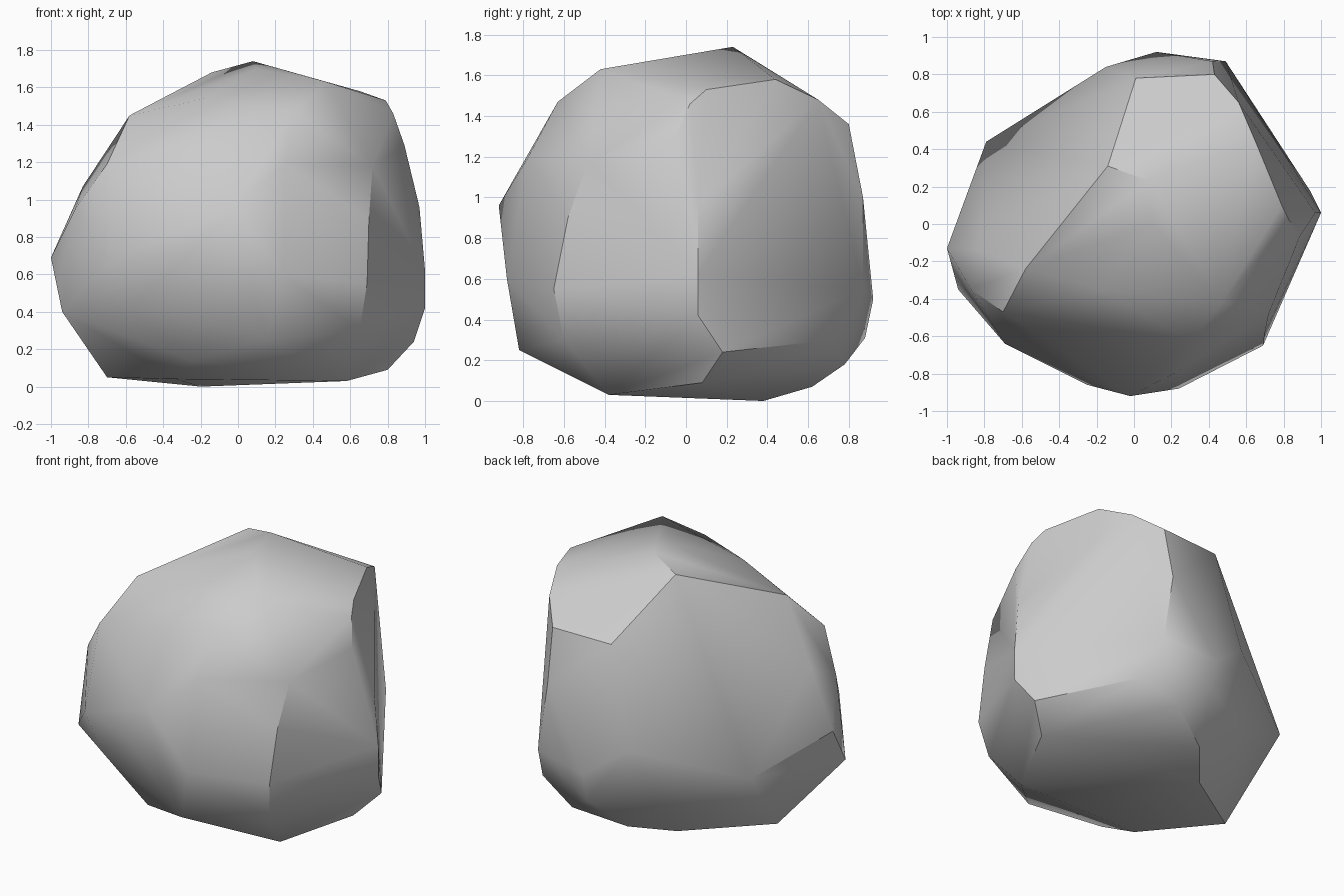
import bpy, bmesh, math

# Key corners of the boulder, grouped by side
crown = [(-.58, -.24, 1.45), (-.18, -.35, 1.54), (.47, -.42, 1.63), (.79, .1, 1.53), (.65, .44, 1.58),
         (.56, .65, 1.48), (.43, .8, 1.36), (.01, .78, 1.35), (-.14, .31, 1.68), (.08, .23, 1.74),
         (.1, 0, 1.7)]
right_ridge = [(.83, .02, 1.46), (.89, -.06, 1.29), (.97, .06, .96), (1, .06, .62), (1, .06, .42),
               (.94, .18, .24), (.8, .08, .09)]
front = [(.3, -.63, 1.47), (.25, -.78, 1.19), (-.02, -.92, .96), (.24, -.88, .6),
         (.15, -.82, .25), (-.25, -.86, .72), (.69, -.65, .55),
         (.7, -.58, .9), (.72, -.48, 1.18), (.65, -.6, .3), (-.25, -.6, .14)]
left = [(-.69, -.64, .67), (-.58, -.62, .42), (-.7, -.47, 1.19), (-.94, -.35, .4),
        (-.87, -.35, .95), (-.83, -.14, 1.07), (-1, -.13, .69), (-.79, .44, .53)]
back = [(-.15, .84, .7), (.12, .92, .5), (.42, .87, 1), (.49, .87, .55),
        (.56, .72, .3), (.12, .88, .31), (-.28, .66, .29)]
base = [(-.33, -.39, .04), (.58, -.38, .03), (-.7, .03, .05), (0, .62, .07),
        (-.2, .38, 0), (.3, .78, .18)]

# Wrap the corners in a convex skin
bm = bmesh.new()
for p in crown + right_ridge + front + left + back + base:
    bm.verts.new(p)
hull = bmesh.ops.convex_hull(bm, input=bm.verts[:])
loose = {v for v in hull["geom_interior"] + hull["geom_unused"]
         if isinstance(v, bmesh.types.BMVert)}
bmesh.ops.delete(bm, geom=list(loose), context='VERTS')
bmesh.ops.recalc_face_normals(bm, faces=bm.faces[:])

mesh = bpy.data.meshes.new("boulder")
bm.to_mesh(mesh)
bm.free()
boulder = bpy.data.objects.new("boulder", mesh)
bpy.context.collection.objects.link(boulder)

# Smooth the gentle bends, keep the chipped edges sharp
bpy.context.view_layer.objects.active = boulder
boulder.select_set(True)
bpy.ops.object.shade_smooth_by_angle(angle=math.radians(34))
